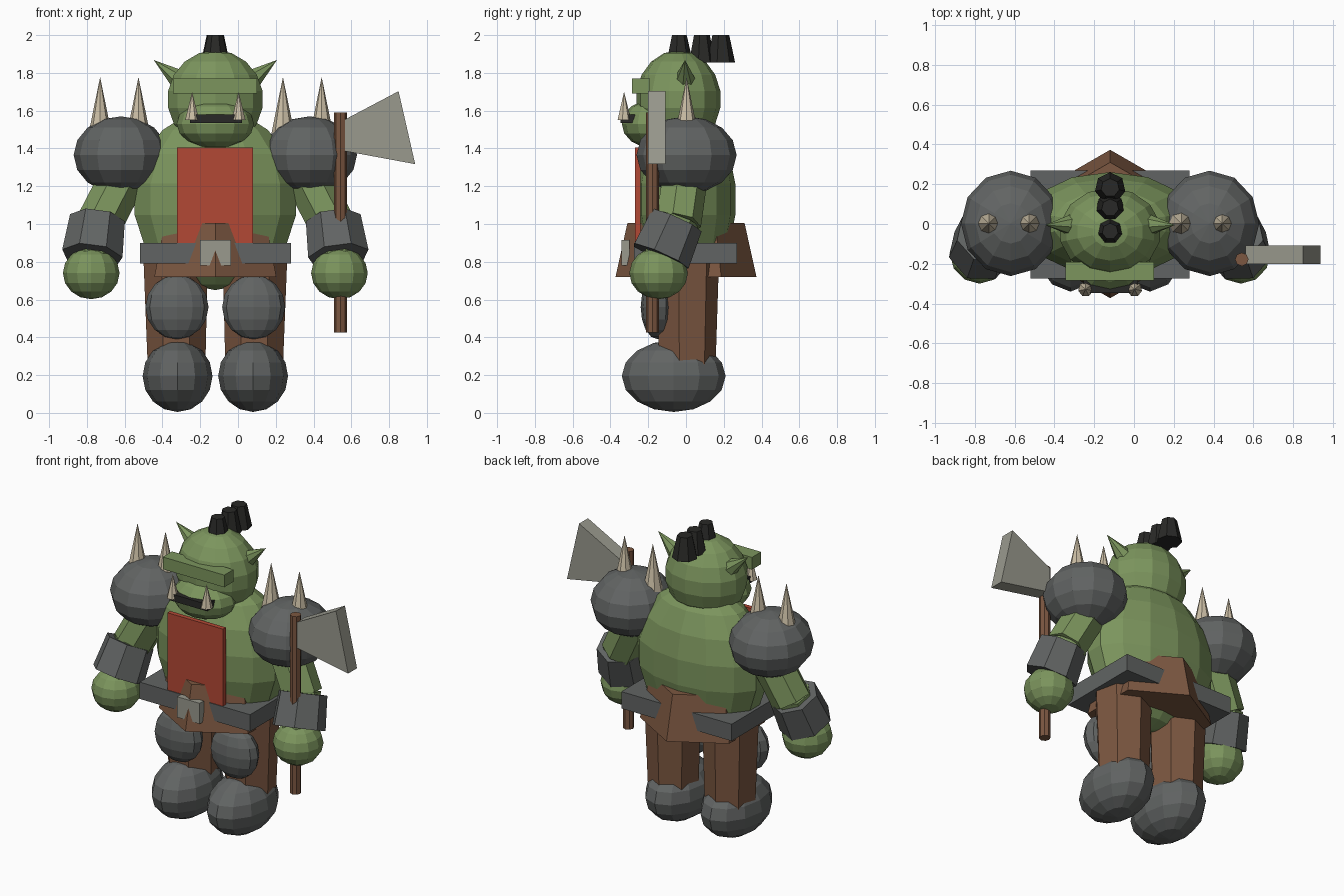
import bpy, bmesh
from mathutils import Vector, Matrix

if "Cube" in bpy.data.objects:
    bpy.data.objects.remove(bpy.data.objects["Cube"])

CX = -0.12   # body centre line; the axe balances it on the right


def mat(name, r, g, b):
    m = bpy.data.materials.new(name)
    m.diffuse_color = (r, g, b, 1)
    m.use_nodes = True
    m.node_tree.nodes["Principled BSDF"].inputs["Base Color"].default_value = m.diffuse_color
    return m


GREEN = mat("skin", 0.2, 0.3, 0.11)
BROWN = mat("leather", 0.2, 0.095, 0.052)
RED = mat("red_cloth", 0.45, 0.065, 0.035)
DARK = mat("dark_iron", 0.12, 0.127, 0.125)
BLACK = mat("black", 0.022, 0.022, 0.02)
BONE = mat("bone", 0.6, 0.52, 0.38)
STEEL = mat("steel", 0.32, 0.32, 0.27)


def finish(name, bm, material):
    bmesh.ops.recalc_face_normals(bm, faces=bm.faces)
    me = bpy.data.meshes.new(name)
    bm.to_mesh(me)
    bm.free()
    me.materials.append(material)
    ob = bpy.data.objects.new(name, me)
    bpy.context.collection.objects.link(ob)
    return ob


def ball(name, c, r, material, seg=12, rings=8):
    bm = bmesh.new()
    m = Matrix.Translation(c) @ Matrix.Diagonal((*r, 1))
    bmesh.ops.create_uvsphere(bm, u_segments=seg, v_segments=rings, radius=1, matrix=m)
    return finish(name, bm, material)


def box(name, lo, hi, material):
    lo, hi = Vector(lo), Vector(hi)
    bm = bmesh.new()
    m = Matrix.Translation((lo + hi) / 2) @ Matrix.Diagonal((*(hi - lo), 1))
    bmesh.ops.create_cube(bm, size=1, matrix=m)
    return finish(name, bm, material)


def cone(name, a, b, r1, r2, material, seg=7):
    """Tapered prism from point a (radius r1) to point b (radius r2)."""
    a, b = Vector(a), Vector(b)
    d = b - a
    rot = Vector((0, 0, 1)).rotation_difference(d).to_matrix().to_4x4()
    bm = bmesh.new()
    bmesh.ops.create_cone(bm, cap_ends=True, segments=seg, radius1=r1, radius2=r2,
                          depth=d.length, matrix=Matrix.Translation((a + b) / 2) @ rot)
    bmesh.ops.remove_doubles(bm, verts=bm.verts, dist=1e-5)
    return finish(name, bm, material)


# torso, head and jaw
ball("torso", (CX, 0, 1.13), (0.445, 0.265, 0.48), GREEN, 14, 9)
ball("head", (CX, -0.04, 1.66), (0.26, 0.225, 0.26), GREEN, 14, 9)
ball("jaw", (CX, -0.17, 1.53), (0.205, 0.17, 0.13), GREEN)
box("brow", (CX - 0.225, -0.285, 1.69), (CX + 0.22, -0.19, 1.77), GREEN)
box("mouth", (CX - 0.135, -0.347, 1.535), (CX + 0.14, -0.25, 1.58), BLACK)

# hair tufts, all reaching the same height
for y, z, r in ((-0.037, 1.88, 0.068), (0.082, 1.855, 0.073), (0.182, 1.855, 0.078)):
    cone("hair_tuft", (CX, y, z), (CX, y, 2.0), r, r * 0.6, BLACK)

# clothing
box("chest_cloth", (CX - 0.203, -0.27, 0.85), (CX + 0.2, -0.24, 1.405), RED)
cone("skirt", (CX, 0, 0.72), (CX, 0, 1.005), 0.373, 0.31, BROWN, 6)
box("belt", (CX - 0.4, -0.275, 0.79), (CX + 0.4, 0.27, 0.9), DARK)
box("buckle", (CX - 0.082, -0.342, 0.78), (CX + 0.082, -0.3, 0.915), STEEL)

# paired parts
for s, side in ((-1, "left"), (1, "right")):
    def p(x, y, z):
        return (CX + s * x, y, z)

    ball(side + "_boot", p(0.2, -0.065, 0.195), (0.185, 0.275, 0.19), DARK)
    cone(side + "_leg", p(0.205, 0, 0.2), p(0.21, 0, 0.82), 0.155, 0.175, BROWN)
    ball(side + "_knee_guard", p(0.203, -0.15, 0.56), (0.167, 0.09, 0.17), DARK)
    ball(side + "_shoulder_guard", p(0.5, 0.003, 1.365), (0.25, 0.265, 0.205), DARK)
    cone(side + "_upper_arm", p(0.615, -0.045, 1.0), p(0.45, 0.0, 1.32), 0.125, 0.125, GREEN)
    cone(side + "_forearm", p(0.655, -0.14, 0.76), p(0.61, -0.05, 1.03), 0.11, 0.12, GREEN)
    cone(side + "_cuff", p(0.652, -0.138, 0.83), p(0.625, -0.055, 1.02), 0.165, 0.15, DARK)
    ball(side + "_hand", p(0.657, -0.145, 0.74), (0.15, 0.155, 0.138), GREEN)
    cone(side + "_ear", p(0.155, -0.005, 1.735), p(0.326, -0.005, 1.868), 0.072, 0, GREEN)
    cone(side + "_tusk", p(0.123, -0.328, 1.55), p(0.123, -0.328, 1.7), 0.038, 0, BONE)

# shoulder spikes
for x in (-0.73, -0.527, 0.238, 0.443):
    cone("shoulder_spike", (x, 0.003, 1.48), (x, 0.003, 1.778), 0.061, 0, BONE, 8)

# axe
cone("axe_handle", (0.542, -0.178, 0.425), (0.542, -0.178, 1.59), 0.034, 0.034, BROWN, 8)
bm = bmesh.new()
outline = ((0.56, 1.55), (0.85, 1.703), (0.938, 1.317), (0.56, 1.387))
face = bm.faces.new([bm.verts.new((x, -0.2, z)) for x, z in outline])
ext = bmesh.ops.extrude_face_region(bm, geom=[face])
back = [v for v in ext["geom"] if isinstance(v, bmesh.types.BMVert)]
bmesh.ops.translate(bm, verts=back, vec=(0, 0.092, 0))
# keep exactly one front cap
if not any(all(abs(v.co.y + 0.2) < 1e-6 for v in f.verts) for f in bm.faces):
    bm.faces.new([v for v in bm.verts if v not in back])
finish("axe_blade", bm, STEEL)
